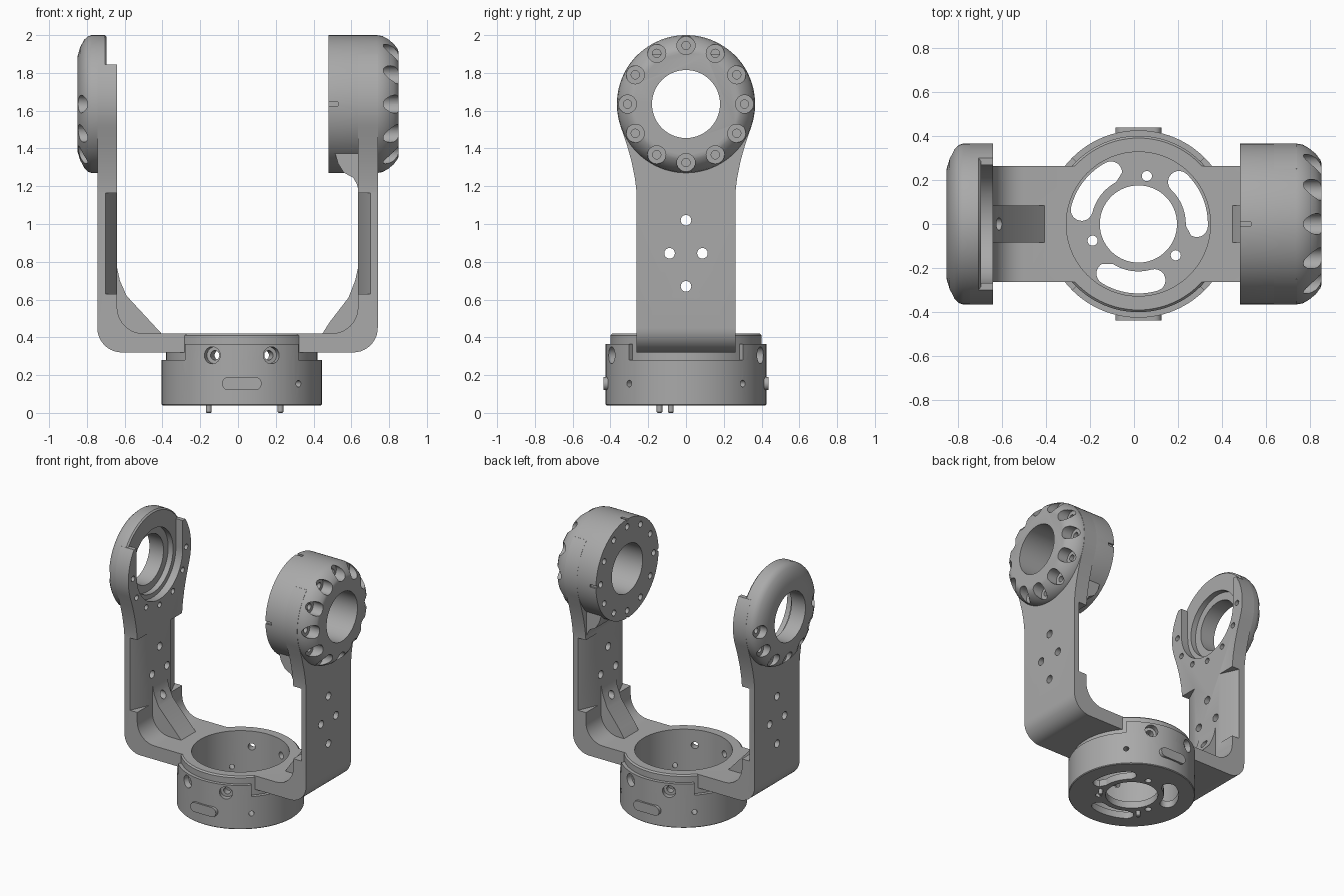
import bpy, bmesh
from math import cos, sin, radians, pi
from mathutils import Matrix, Vector

if "Cube" in bpy.data.objects:
    bpy.data.objects.remove(bpy.data.objects["Cube"])

grey = bpy.data.materials.new("machined_grey")
grey.use_nodes = True
COLOR = (0.4, 0.4, 0.4, 1)
grey.diffuse_color = COLOR
grey.node_tree.nodes["Principled BSDF"].inputs["Base Color"].default_value = COLOR

HUB_Z, HUB_R, BORE = 1.635, 0.365, 0.18
BASE_X, BASE_R = 0.02, 0.425


# ---- helpers ----
def arc(cx, cy, r, a0, a1, n=10):
    steps = [radians(a0 + (a1 - a0) * i / n) for i in range(n + 1)]
    return [(cx + r * cos(a), cy + r * sin(a)) for a in steps]


def solid(bm, rings):
    """Skin a stack of equal vertex rings and cap both ends."""
    loops = [[bm.verts.new(p) for p in ring] for ring in rings]
    n = len(loops[0])
    for a, b in zip(loops, loops[1:]):
        for i in range(n):
            bm.faces.new((a[i], a[(i + 1) % n], b[(i + 1) % n], b[i]))
    bm.faces.new(loops[0])
    bm.faces.new(loops[-1])


def prism(bm, pts, axis, lo, hi):
    place = {"x": lambda u, v, h: (h, u, v),
             "y": lambda u, v, h: (u, h, v),
             "z": lambda u, v, h: (u, v, h)}[axis]
    solid(bm, [[place(u, v, h) for u, v in pts] for h in (lo, hi)])


def lathe(bm, profile, origin, direction, n=24):
    """Turn (radius, height) points about a line."""
    m = Matrix.Translation(origin) @ Vector(direction).to_track_quat("Z", "Y").to_matrix().to_4x4()
    turn = [2 * pi * i / n for i in range(n)]
    solid(bm, [[m @ Vector((r * cos(a), r * sin(a), h)) for a in turn] for r, h in profile])


def rod(bm, r, lo, hi, origin, direction, n=24):
    lathe(bm, [(r, lo), (r, hi)], origin, direction, n)


def make(name, bm):
    bmesh.ops.recalc_face_normals(bm, faces=bm.faces)
    mesh = bpy.data.meshes.new(name)
    bm.to_mesh(mesh)
    bm.free()
    mesh.materials.append(grey)
    ob = bpy.data.objects.new(name, mesh)
    bpy.context.collection.objects.link(ob)
    return ob


def boolean(ob, bm, op="DIFFERENCE"):
    tool = make("tool", bm)
    tool.hide_render = True
    mod = ob.modifiers.new("bool", "BOOLEAN")
    mod.operation, mod.solver, mod.object = op, "EXACT", tool
    bpy.context.view_layer.objects.active = ob
    bpy.ops.object.modifier_apply(modifier=mod.name)
    bpy.data.objects.remove(tool)


def finish(ob):
    bpy.ops.object.select_all(action="DESELECT")
    ob.select_set(True)
    bpy.context.view_layer.objects.active = ob
    bpy.ops.object.shade_smooth_by_angle(angle=radians(25))


def bolt_circle(angles, r=0.31):
    return [(r * cos(radians(a)), HUB_Z + r * sin(radians(a))) for a in angles]


ALL_BOLTS = range(0, 360, 30)
LOWER_BOLTS = range(180, 361, 30)

# ---- yoke: U profile trimmed by the arm silhouette ----
bm = bmesh.new()
u_profile = (arc(-0.615, 0.45, 0.13, 180, 270) + arc(0.61, 0.45, 0.13, 270, 360)
             + [(0.74, 1.9), (0.635, 1.9)] + arc(0.495, 0.56, 0.14, 0, -90)
             + arc(-0.5, 0.56, 0.14, -90, -180) + [(-0.64, 1.845), (-0.745, 1.845)])
prism(bm, u_profile, "y", -0.5, 0.5)
yoke = make("yoke", bm)

bm = bmesh.new()
flank = [(0.262, 0.2), (0.262, 1.17), (0.27, 1.24), (0.288, 1.33), (0.313, 1.42)]
outline = flank + arc(0, HUB_Z, HUB_R + 0.001, -20, 200, 48) + [(-y, z) for y, z in reversed(flank)]
prism(bm, outline, "x", -1, 1)
boolean(yoke, bm, "INTERSECT")

# corner ribs
bm = bmesh.new()
prism(bm, [(-0.405, 0.41), (-0.405, 0.42), (-0.59, 0.62), (-0.625, 0.7), (-0.645, 0.79), (-0.7, 0.79), (-0.7, 0.41)],
      "y", -0.085, 0.085)
prism(bm, [(0.447, 0.41), (0.447, 0.42), (0.485, 0.48), (0.585, 0.61), (0.62, 0.7), (0.64, 0.79), (0.7, 0.79), (0.7, 0.41)],
      "y", -0.085, 0.085)
boolean(yoke, bm, "UNION")

# sloped side reliefs, base opening, arm bolt holes
bm = bmesh.new()
for sx in (-1, 1):
    for sy in (-1, 1):
        prism(bm, [(sx * 0.705, sy * 0.272), (sx * 0.62, sy * 0.087), (sx * 0.62, sy * 0.272)],
              "z", 0.63, 1.165)
rod(bm, 0.327, 0.2, 0.6, (BASE_X, 0, 0), (0, 0, 1), 96)
boolean(yoke, bm)
bm = bmesh.new()
for y, z in ((0, 1.02), (-0.087, 0.845), (0.087, 0.845), (0, 0.67)):
    rod(bm, 0.028, -1, 1, (0, y, z), (1, 0, 0))
for y, z in bolt_circle(LOWER_BOLTS):
    rod(bm, 0.02, -0.8, -0.6, (0, y, z), (1, 0, 0), 16)
rod(bm, BORE, 0.5, 0.9, (0, 0, HUB_Z), (1, 0, 0), 64)
prism(bm, arc(0, HUB_Z, 0.268, 180, 360, 40) + [(0.268, 2.1), (-0.268, 2.1)], "x", -0.8, -0.6)
boolean(yoke, bm)
finish(yoke)

# ---- drum on the left arm ----
bm = bmesh.new()
lathe(bm, [(HUB_R, 0.48), (HUB_R, 0.735), (0.36, 0.765), (0.345, 0.795), (0.322, 0.825), (0.295, 0.845), (0.28, 0.85)],
      (0, 0, HUB_Z), (1, 0, 0), 96)
drum = make("drum", bm)
bm = bmesh.new()
prism(bm, [(0.64, 1.17), (0.63, 1.21), (0.61, 1.245), (0.56, 1.272), (0.53, 1.32), (0.5, 1.42), (0.7, 1.42), (0.7, 1.17)],
      "y", -0.255, 0.255)
boolean(drum, bm, "UNION")
bm = bmesh.new()
rod(bm, BORE, 0.4, 0.9, (0, 0, HUB_Z), (1, 0, 0), 64)
for y, z in bolt_circle(ALL_BOLTS):
    lathe(bm, [(0.022, 0.4), (0.022, 0.77), (0.048, 0.77), (0.048, 0.9)], (0, y, z), (1, 0, 0))
for a in range(0, 360, 90):  # index notches
    c, s = cos(radians(a)), sin(radians(a))
    mark = [(u * c - v * s, HUB_Z + u * s + v * c)
            for u, v in ((0.352, -0.01), (0.4, -0.01), (0.4, 0.01), (0.352, 0.01))]
    prism(bm, mark, "x", 0.45, 0.53)
boolean(drum, bm)
finish(drum)

# ---- bearing disc on the right arm ----
bm = bmesh.new()
lathe(bm, [(0.355, 0.695), (HUB_R, 0.705), (HUB_R, 0.775), (0.358, 0.795), (0.34, 0.815), (0.3, 0.836), (0.25, 0.85)],
      (0, 0, HUB_Z), (-1, 0, 0), 96)
disc = make("bearing_disc", bm)
bm = bmesh.new()
lathe(bm, [(0.235, 0.6), (0.235, 0.735), (BORE, 0.735), (BORE, 0.9)], (0, 0, HUB_Z), (-1, 0, 0), 64)
for y, z in bolt_circle(LOWER_BOLTS):
    lathe(bm, [(0.02, 0.6), (0.02, 0.79), (0.047, 0.79), (0.047, 0.9)], (0, y, z), (-1, 0, 0))
boolean(disc, bm)
finish(disc)

# ---- base cup with collar, front and back lips ----
bm = bmesh.new()
lathe(bm, [(0.42, 0.04), (BASE_R, 0.045), (BASE_R, 0.28), (0.4, 0.28), (0.4, 0.41), (0.39, 0.42)],
      (BASE_X, 0, 0), (0, 0, 1), 96)
base = make("base_cup", bm)
bm = bmesh.new()
for mid in (90, 270):
    prism(bm, arc(BASE_X, 0, BASE_R, mid - 45, mid + 45, 24) + arc(BASE_X, 0, 0.37, mid + 45, mid - 45, 24),
          "z", 0.2, 0.365)
boolean(base, bm, "UNION")
bm = bmesh.new()
lathe(bm, [(0.175, 0), (0.175, 0.09), (0.327, 0.09), (0.327, 0.5)], (BASE_X, 0, 0), (0, 0, 1), 96)
boolean(base, bm)

# floor slots and holes, wall holes
bm = bmesh.new()
for k in range(3):
    mid = 22 + 120 * k
    ends = [(BASE_X + 0.265 * cos(radians(a)), 0.265 * sin(radians(a))) for a in (mid - 24, mid + 24)]
    slot = (arc(BASE_X, 0, 0.315, mid - 24, mid + 24, 16) + arc(*ends[1], 0.05, mid + 24, mid + 204)[1:-1]
            + arc(BASE_X, 0, 0.215, mid + 24, mid - 24, 16) + arc(*ends[0], 0.05, mid - 156, mid + 24 - 48)[1:-1])
    prism(bm, slot, "z", 0, 0.2)
    a = radians(80 + 120 * k)
    rod(bm, 0.023, 0, 0.2, (BASE_X + 0.221 * cos(a), 0.221 * sin(a), 0), (0, 0, 1))
for mid in (90, 270):
    for off in (-1, 1):
        a = radians(mid + 21.7 * off)
        lathe(bm, [(0.025, 0.28), (0.025, 0.385), (0.045, 0.385), (0.045, 0.5)],
              (BASE_X, 0, 0.305), (cos(a), sin(a), 0))
        a = radians(mid + 45 * off)
        rod(bm, 0.018, 0.28, 0.5, (BASE_X, 0, 0.155), (cos(a), sin(a), 0), 16)
boolean(base, bm)
finish(base)

# ---- oblong side pads and locating pins ----
pad = arc(BASE_X + 0.07, 0.155, 0.035, -90, 90) + arc(BASE_X - 0.07, 0.155, 0.035, 90, 270)
for name, lo, hi in (("front_pad", -0.437, -0.4), ("back_pad", 0.4, 0.437)):
    bm = bmesh.new()
    prism(bm, pad, "y", lo, hi)
    finish(make(name, bm))
for i, (x, y) in enumerate(((-0.155, -0.14), (0.225, -0.08))):
    bm = bmesh.new()
    lathe(bm, [(0.011, 0), (0.015, 0.005), (0.015, 0.08)], (x, y, 0), (0, 0, 1), 16)
    finish(make(f"locating_pin_{i + 1}", bm))
